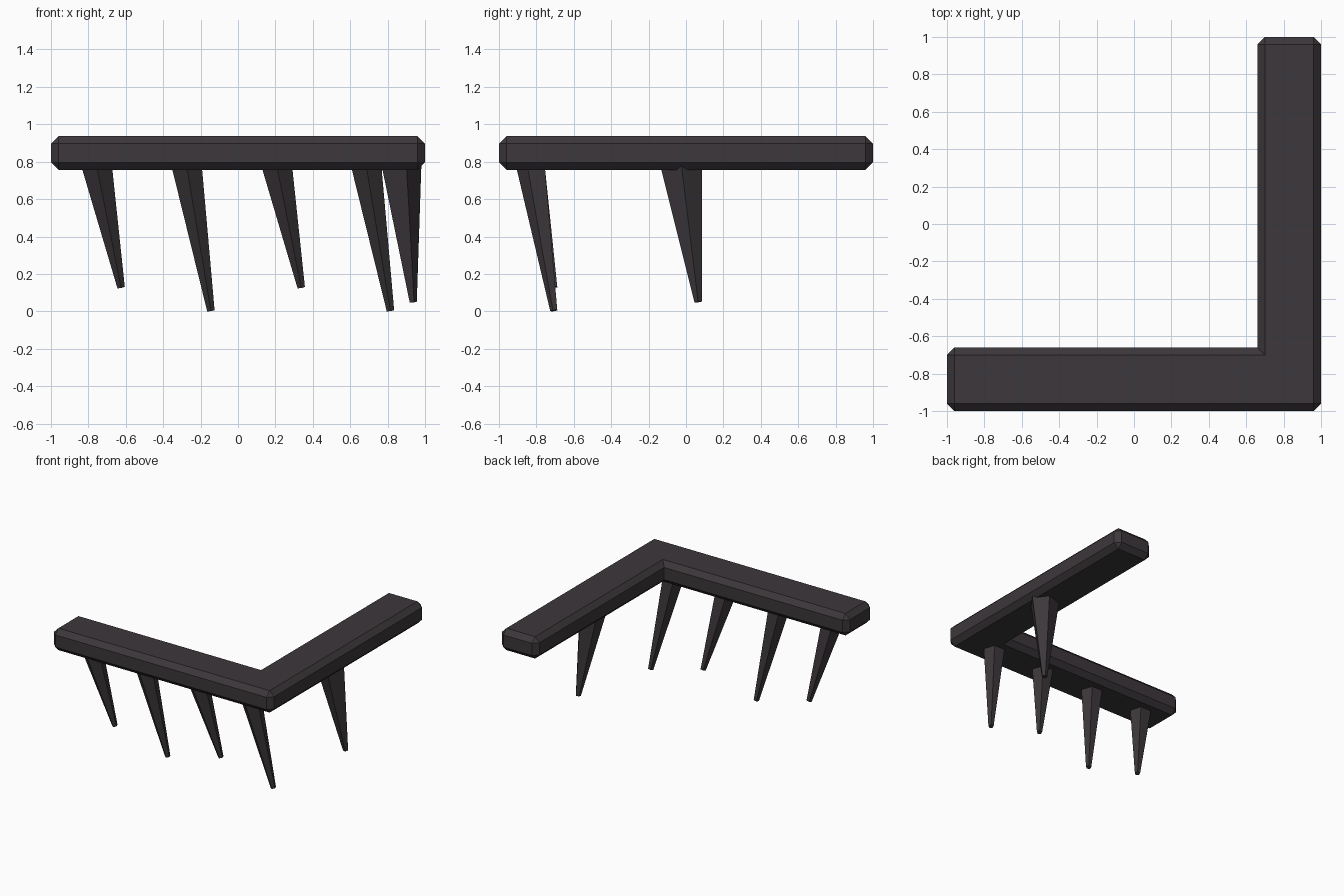
import bpy, bmesh
from math import cos, sin, radians, pi
from mathutils import Vector

if "Cube" in bpy.data.objects:
    bpy.data.objects.remove(bpy.data.objects["Cube"])

mat = bpy.data.materials.new("dark_charcoal")
mat.diffuse_color = (0.045, 0.038, 0.043, 1)
mat.use_nodes = True
mat.node_tree.nodes["Principled BSDF"].inputs["Base Color"].default_value = mat.diffuse_color


def finish(bm, name):
    bmesh.ops.recalc_face_normals(bm, faces=bm.faces[:])
    mesh = bpy.data.meshes.new(name)
    bm.to_mesh(mesh)
    bm.free()
    mesh.materials.append(mat)
    obj = bpy.data.objects.new(name, mesh)
    bpy.context.collection.objects.link(obj)
    return obj


# L-shaped beam, chamfered on every edge except the inner vertical corner
def beam():
    outline = [(-1, -1), (1, -1), (1, 1), (0.66, 1), (0.66, -0.66), (-1, -0.66)]
    bm = bmesh.new()
    base = bm.faces.new([bm.verts.new((x, y, 0.757)) for x, y in outline])
    ext = bmesh.ops.extrude_face_region(bm, geom=[base], use_keep_orig=True)
    top = [v for v in ext["geom"] if isinstance(v, bmesh.types.BMVert)]
    bmesh.ops.translate(bm, verts=top, vec=(0, 0, 0.18))
    bmesh.ops.recalc_face_normals(bm, faces=bm.faces[:])
    edges = [e for e in bm.edges
             if not all(abs(v.co.x - 0.66) < 1e-4 and abs(v.co.y + 0.66) < 1e-4
                        for v in e.verts)]
    bmesh.ops.bevel(bm, geom=edges, offset=0.04, offset_type='OFFSET',
                    segments=1, profile=0.5, affect='EDGES')
    finish(bm, "corner_beam")


# Five-sided tapering spike leaning from its root to its tip
def spike(name, root, tip, r_root, r_tip, angle):
    root, tip = Vector(root), Vector(tip)
    root += (root - tip) * 0.06          # bury the root in the beam
    q = Vector((0, 0, -1)).rotation_difference(tip - root)
    bm = bmesh.new()
    rings = []
    for centre, r in ((root, r_root), (tip, r_tip)):
        rings.append([bm.verts.new(centre + q @ Vector(
            (r * cos(angle + i * 2 * pi / 5), r * sin(angle + i * 2 * pi / 5), 0)))
            for i in range(5)])
    a, b = rings
    for i in range(5):
        j = (i + 1) % 5
        bm.faces.new((a[i], a[j], b[j], b[i]))
    bm.faces.new(a)
    bm.faces.new(b)
    finish(bm, name)


beam()

# Row of spikes under the front arm, alternating short and long
for n, (x, z) in enumerate([(-0.75, 0.128), (-0.27, 0.004),
                            (0.213, 0.128), (0.69, 0.004)]):
    spike(f"front_spike_{n + 1}", (x, -0.82, 0.757), (x + 0.125, -0.705, z),
          0.086, 0.021, radians(-90))

# Single wider spike under the side arm
spike("side_spike", (0.867, -0.022, 0.757), (0.935, 0.065, 0.05), 0.119, 0.021, 0)
